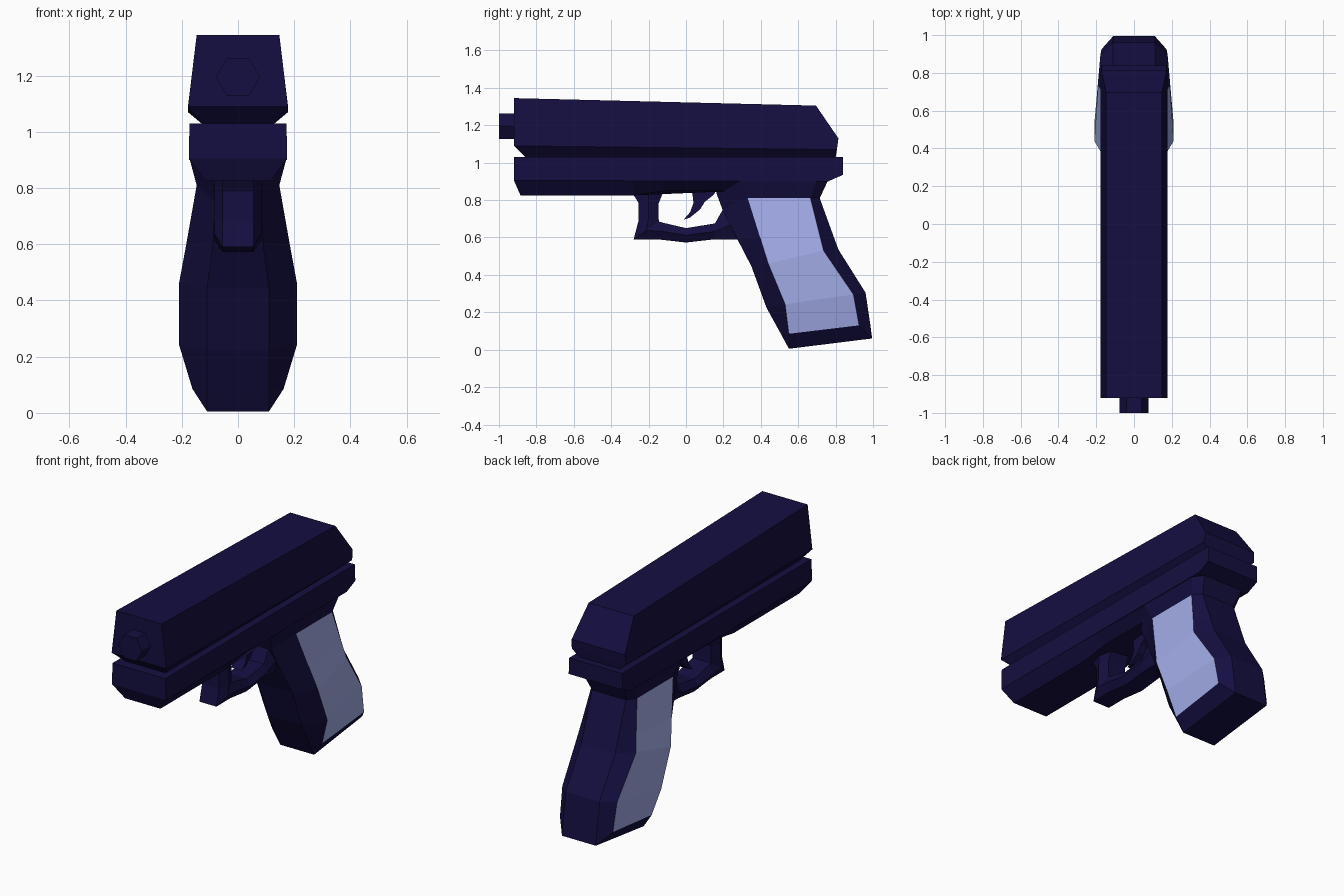
import bpy, bmesh, math


def material(name, color):
    m = bpy.data.materials.new(name)
    m.diffuse_color = (*color, 1)
    return m


dark = material("dark_metal", (0.007, 0.0045, 0.052))
pale = material("pale_panel", (0.36, 0.41, 0.80))


def loft(name, rings):
    """Bridge closed rings of equal length into a capped, flat-shaded solid."""
    bm = bmesh.new()
    loops = [[bm.verts.new(p) for p in ring] for ring in rings]
    n = len(loops[0])
    for a, b in zip(loops, loops[1:]):
        for i in range(n):
            j = (i + 1) % n
            bm.faces.new((a[i], a[j], b[j], b[i]))
    bm.faces.new(loops[0])
    bm.faces.new(loops[-1])
    bmesh.ops.remove_doubles(bm, verts=bm.verts, dist=1e-4)
    bmesh.ops.recalc_face_normals(bm, faces=bm.faces)
    mesh = bpy.data.meshes.new(name)
    bm.to_mesh(mesh)
    bm.free()
    mesh.materials.append(dark)
    obj = bpy.data.objects.new(name, mesh)
    bpy.context.collection.objects.link(obj)
    return obj


def mirrored(half):
    """Complete a ring from its +x half."""
    return half + [(-x, y, z) for x, y, z in reversed(half)]


def level(w, *yz):
    """Ring of constant half-width through the given (y, z) points."""
    return mirrored([(w, y, z) for y, z in yz])


# Slide: tapered sides, undercut bottom, sloped rear
loft("slide", [
    level(0.13, (-0.86, 1.03), (0.80, 1.03)),
    level(0.178, (-0.92, 1.09), (0.807, 1.07)),
    level(0.173, (-0.92, 1.13), (0.815, 1.13)),
    level(0.147, (-0.92, 1.345), (0.695, 1.305))])

# Hexagonal barrel tip
loft("barrel", [[(0.078 * math.cos(k * math.pi / 3), y,
                  1.195 + 0.078 * math.sin(k * math.pi / 3)) for k in range(6)]
                for y in (-1.0, -0.90)])

# Frame rail and the tapered underside in front of the grip
loft("frame_rail", [
    level(0.175, (-0.92, 0.905), (0.76, 0.90)),
    level(0.175, (-0.92, 0.935), (0.84, 0.935)),
    level(0.172, (-0.92, 1.03), (0.84, 1.03))])
loft("frame_underside", [
    level(0.115, (-0.885, 0.825), (-0.28, 0.825), (-0.12, 0.85), (0.30, 0.85)),
    level(0.175, (-0.92, 0.905), (-0.28, 0.905), (-0.12, 0.905), (0.30, 0.905))])

# Trigger guard: faceted band swept along outer/inner point pairs
guard_path = [
    ((-0.285, 0.835), (-0.115, 0.86)), ((-0.255, 0.787), (-0.147, 0.78)),
    ((-0.255, 0.685), (-0.147, 0.715)), ((-0.28, 0.59), (-0.145, 0.685)),
    ((-0.15, 0.59), (-0.12, 0.678)), ((0, 0.573), (0, 0.65)),
    ((0.15, 0.59), (0.155, 0.675)), ((0.29, 0.59), (0.197, 0.75))]
loft("trigger_guard", [
    mirrored([(0.055, *o), (0.083, (o[0] + i[0]) / 2, (o[1] + i[1]) / 2), (0.06, *i)])
    for o, i in guard_path])

# Curved trigger, swept along front/back point pairs
trigger_path = [
    ((0.025, 0.87), (0.17, 0.87)), ((0.035, 0.83), (0.15, 0.83)),
    ((0.04, 0.785), (0.10, 0.79)), ((0.022, 0.735), (0.075, 0.75)),
    ((-0.013, 0.695), (0.022, 0.707))]
loft("trigger", [level(0.035, f, b) for f, b in trigger_path])


def grip_ring(front, panel_front, panel_back, back):
    return mirrored([front, panel_front, panel_back, back])


# Grip: eight-sided sections from base to frame, given as (x, y, z)
grip = loft("grip", [
    grip_ring((0.11, 0.55, 0.005), (0.11, 0.55, 0.005), (0.11, 0.995, 0.06), (0.11, 0.995, 0.06)),
    grip_ring((0.11, 0.507, 0.085), (0.162, 0.55, 0.085), (0.172, 0.925, 0.13), (0.11, 0.986, 0.13)),
    grip_ring((0.11, 0.43, 0.225), (0.21, 0.53, 0.243), (0.178, 0.895, 0.295), (0.11, 0.96, 0.305)),
    grip_ring((0.11, 0.35, 0.445), (0.21, 0.44, 0.46), (0.19, 0.735, 0.53), (0.11, 0.815, 0.535)),
    grip_ring((0.09, 0.275, 0.59), (0.184, 0.396, 0.60), (0.175, 0.713, 0.62), (0.11, 0.784, 0.62)),
    grip_ring((0.08, 0.195, 0.75), (0.147, 0.33, 0.81), (0.147, 0.665, 0.81), (0.11, 0.715, 0.81)),
    grip_ring((0.09, 0.163, 0.835), (0.174, 0.29, 0.91), (0.172, 0.70, 0.91), (0.13, 0.757, 0.90)),
    grip_ring((0.09, 0.163, 0.95), (0.15, 0.29, 0.95), (0.15, 0.70, 0.95), (0.13, 0.75, 0.95))])

# Pale side panels on the flat flanks of the grip
grip.data.materials.append(pale)
for face in grip.data.polygons:
    pts = [grip.data.vertices[v].co for v in face.vertices]
    one_side = min(p.x for p in pts) > 0 or max(p.x for p in pts) < 0
    if one_side and min(abs(p.x) for p in pts) > 0.14 and max(p.z for p in pts) < 0.82:
        face.material_index = 1
